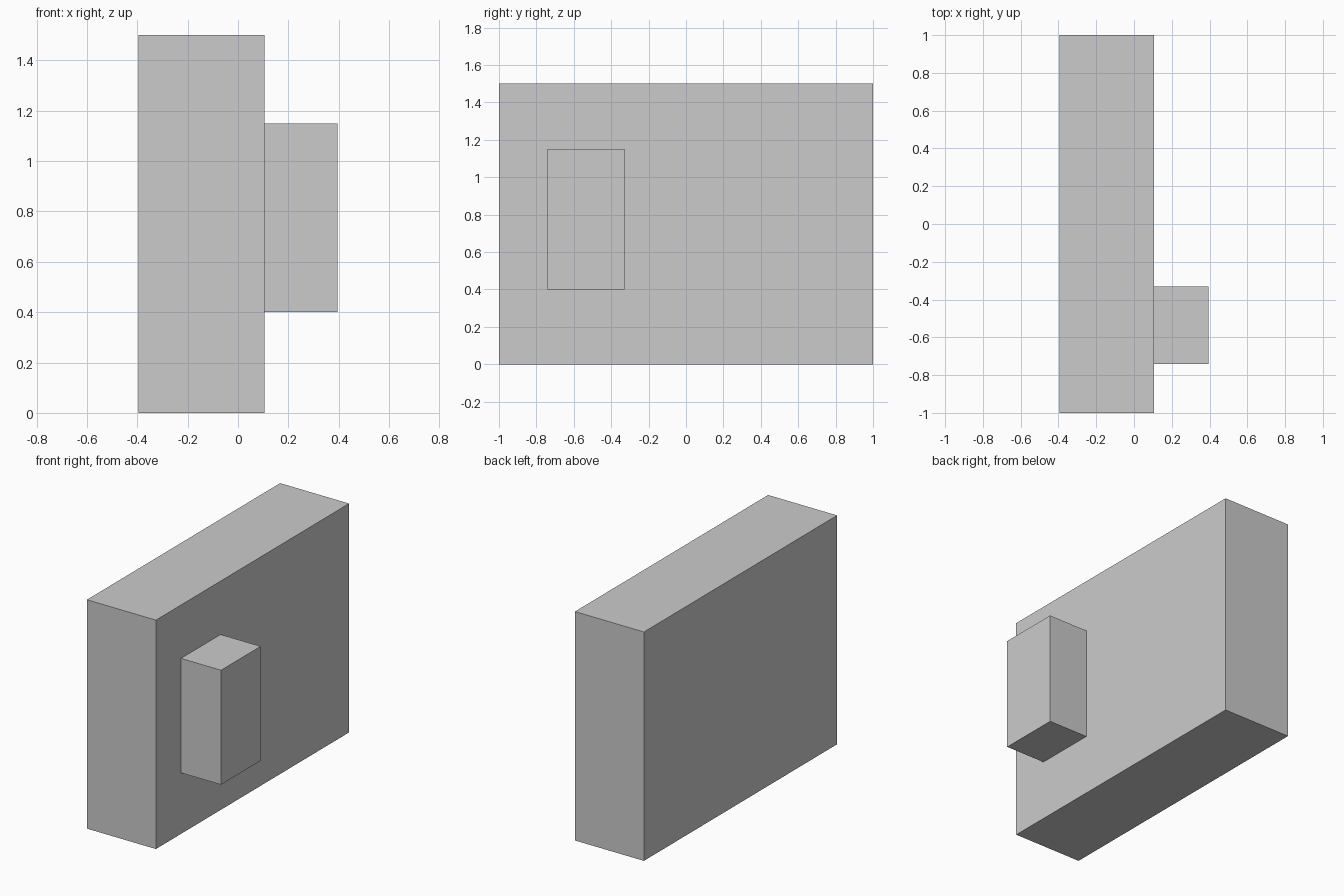
import bpy

if "Cube" in bpy.data.objects:
    bpy.data.objects.remove(bpy.data.objects["Cube"])


def box(name, low, high):
    """Add a box spanning two opposite corners."""
    centre = [(a + b) / 2 for a, b in zip(low, high)]
    bpy.ops.mesh.primitive_cube_add(size=1, location=centre)
    obj = bpy.context.object
    obj.name = name
    obj.scale = [b - a for a, b in zip(low, high)]
    bpy.ops.object.transform_apply(location=False, rotation=False, scale=True)
    return obj


# Upright main slab
box("main_slab", (-0.395, -1.0, 0.0), (0.105, 1.0, 1.5))

# Small block standing out from the right face
box("side_block", (0.105, -0.74, 0.40), (0.395, -0.33, 1.15))
